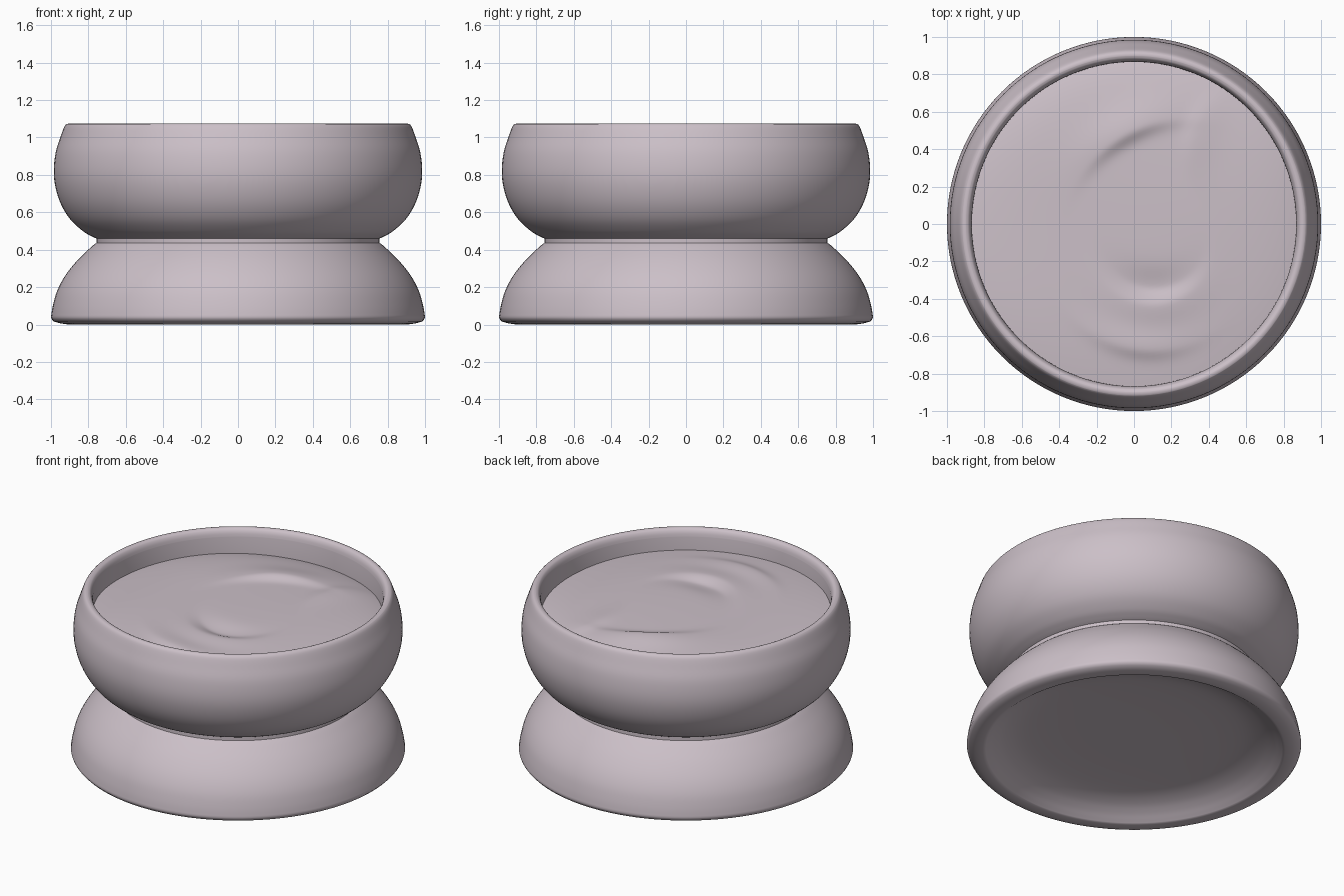
import bpy, bmesh, math

if "Cube" in bpy.data.objects:
    bpy.data.objects.remove(bpy.data.objects["Cube"])

mat = bpy.data.materials.new("pale mauve clay")
mat.diffuse_color = (0.60, 0.525, 0.575, 1)
mat.use_nodes = True
mat.node_tree.nodes["Principled BSDF"].inputs["Base Color"].default_value = mat.diffuse_color
SEG = 128


def finish(name, bm, angle):
    bmesh.ops.remove_doubles(bm, verts=bm.verts, dist=1e-5)
    me = bpy.data.meshes.new(name)
    bm.to_mesh(me)
    bm.free()
    ob = bpy.data.objects.new(name, me)
    bpy.context.collection.objects.link(ob)
    me.materials.append(mat)
    bpy.ops.object.select_all(action='DESELECT')
    ob.select_set(True)
    bpy.context.view_layer.objects.active = ob
    bpy.ops.object.shade_smooth_by_angle(angle=math.radians(angle))
    return ob


def smooth(pts, n=4):
    """Catmull-Rom refinement of an open profile."""
    p = [pts[0]] + pts + [pts[-1]]
    out = []
    for i in range(1, len(p) - 2):
        a, b, c, d = p[i - 1:i + 3]
        for k in range(n):
            t = k / n
            out.append(tuple(0.5 * (2 * b[j] + (c[j] - a[j]) * t
                       + (2 * a[j] - 5 * b[j] + 4 * c[j] - d[j]) * t * t
                       + (3 * b[j] - a[j] - 3 * c[j] + d[j]) * t ** 3) for j in (0, 1)))
    return out + [pts[-1]]


def lathe(name, profile, height=None, angle=40):
    """Spin (r, z) points around z; height(x, y) optionally adds relief."""
    bm = bmesh.new()
    rings = []
    for r, z in profile:
        if r < 1e-4:
            rings.append([bm.verts.new((0, 0, z + (height(0, 0) if height else 0)))] * SEG)
            continue
        ring = []
        for i in range(SEG):
            a = 2 * math.pi * i / SEG
            x, y = r * math.cos(a), r * math.sin(a)
            ring.append(bm.verts.new((x, y, z + (height(x, y) if height else 0))))
        rings.append(ring)
    for lo, hi in zip(rings, rings[1:]):
        for i in range(SEG):
            j = (i + 1) % SEG
            vs = list(dict.fromkeys((lo[i], lo[j], hi[j], hi[i])))
            if len(vs) > 2:
                bm.faces.new(vs)
    return finish(name, bm, angle)


# Foot: shallow domed hollow underneath, bevelled edge, convex flared side
underside = [(0, 0.12), (0.35, 0.118), (0.55, 0.112), (0.68, 0.10), (0.77, 0.075),
             (0.83, 0.045), (0.87, 0.018), (0.89, 0.004)]
edge = [(0.905, 0.0), (0.95, 0.006), (0.985, 0.016), (0.997, 0.03)]
flare = [(1.0, 0.04), (0.99, 0.10), (0.967, 0.18), (0.925, 0.26), (0.862, 0.34), (0.79, 0.41), (0.757, 0.437)]
lathe("foot", smooth(underside) + edge + smooth(flare) + [(0.735, 0.44)])

# Bowl: short neck ring, rounded wall, soft rim and straight inner wall
neck = [(0.735, 0.435), (0.757, 0.437), (0.757, 0.455)]
wall = [(0.757, 0.46), (0.785, 0.473), (0.83, 0.50), (0.895, 0.56), (0.945, 0.64), (0.975, 0.73),
        (0.985, 0.82), (0.975, 0.92), (0.95, 1.0), (0.93, 1.055), (0.917, 1.072)]
rim = [(0.90, 1.075), (0.885, 1.068), (0.874, 1.05), (0.868, 1.025)]
lathe("bowl", neck + smooth(wall) + smooth(rim) + [(0.866, 0.85)])


# Filling: stirred surface made of arc-shaped ripples, steeper on one side
# (centre x, centre y, radius, mid angle, half spread, amplitude, inner width, outer width)
ripples = [
    (0.30, -0.15, 0.72, 118, 22, 0.030, 0.05, 0.14),
    (0.11, -0.08, 0.26, 268, 45, -0.020, 0.10, 0.04),
    (0.10, -0.10, 0.34, 268, 50, 0.012, 0.04, 0.10),
    (0.10, -0.10, 0.57, 262, 28, 0.018, 0.10, 0.05),
    (0.65, 0.40, 0.34, 165, 35, 0.012, 0.12, 0.05),
]


def stirred(x, y):
    h = 0.0
    for cx, cy, rad, mid, spread, amp, win, wout in ripples:
        d = math.hypot(x - cx, y - cy) - rad
        a = math.degrees(math.atan2(y - cy, x - cx)) - mid
        a = (a + 180) % 360 - 180
        w = win if d < 0 else wout
        h += amp * math.exp(-(d / w) ** 2 - (a / spread) ** 2)
    h += 0.006 * math.sin(3 * x + 1) * math.cos(4 * y)
    # Surface sinks towards the wall, more at the back
    drop = 0.04 + 0.02 * y
    return h - drop * (math.hypot(x, y) / 0.87) ** 5


lathe("filling", [(0.869 * i / 56, 0.967) for i in range(57)][::-1], stirred, 60)
